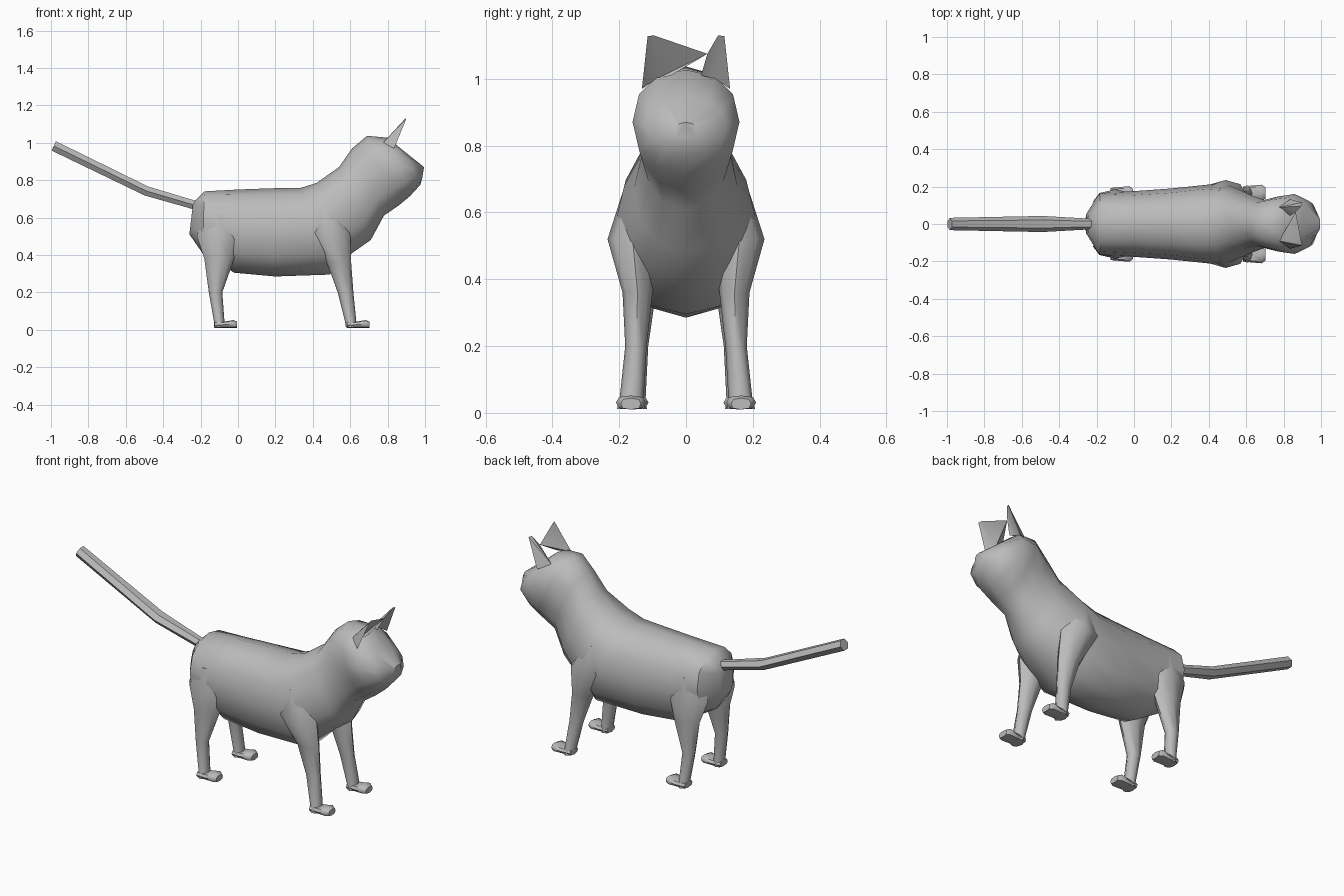
import bpy, bmesh, math
from mathutils import Vector

if "Cube" in bpy.data.objects:
    bpy.data.objects.remove(bpy.data.objects["Cube"])

grey = bpy.data.materials.new("grey fur")
grey.diffuse_color = (0.5, 0.5, 0.5, 1)
grey.use_nodes = True
grey.node_tree.nodes["Principled BSDF"].inputs["Base Color"].default_value = grey.diffuse_color


def ring(c, u, v, n, power=1.0, start=0.0):
    """Closed section around c spanned by half axes u and v; power < 1 is boxier."""
    c, u, v = Vector(c), Vector(u), Vector(v)
    pts = []
    for i in range(n):
        a = start + 2 * math.pi * i / n
        s, t = math.cos(a), math.sin(a)
        pts.append(c + u * math.copysign(abs(s) ** power, s)
                   + v * math.copysign(abs(t) ** power, t))
    return pts


def finish(name, bm, angle):
    bmesh.ops.recalc_face_normals(bm, faces=bm.faces)
    me = bpy.data.meshes.new(name)
    bm.to_mesh(me)
    bm.free()
    me.materials.append(grey)
    ob = bpy.data.objects.new(name, me)
    bpy.context.collection.objects.link(ob)
    bpy.ops.object.select_all(action='DESELECT')
    ob.select_set(True)
    bpy.context.view_layer.objects.active = ob
    bpy.ops.object.shade_smooth_by_angle(angle=math.radians(angle))
    return ob


def loft(name, rings, angle=50):
    bm = bmesh.new()
    loops = [[bm.verts.new(p) for p in r] for r in rings]
    n = len(loops[0])
    for a, b in zip(loops, loops[1:]):
        for i in range(n):
            j = (i + 1) % n
            bm.faces.new((a[i], a[j], b[j], b[i]))
    bm.faces.new(loops[0])
    bm.faces.new(loops[-1])
    return finish(name, bm, angle)


# Body, neck and head: top x, z / bottom x, z / half width
spine = [
    (-0.24, 0.68, -0.26, 0.51, 0.06),
    (-0.18, 0.74, -0.19, 0.41, 0.165),
    (0.00, 0.75, -0.02, 0.305, 0.175),
    (0.20, 0.757, 0.20, 0.285, 0.19),
    (0.33, 0.757, 0.49, 0.295, 0.212),
    (0.42, 0.785, 0.61, 0.41, 0.205),
    (0.54, 0.87, 0.71, 0.48, 0.155),
    (0.61, 0.97, 0.78, 0.61, 0.128),
    (0.69, 1.037, 0.86, 0.665, 0.148),
    (0.80, 1.027, 0.92, 0.715, 0.16),
    (0.90, 0.945, 0.975, 0.775, 0.122),
    (0.995, 0.87, 0.985, 0.81, 0.035),
]
body = []
for tx, tz, bx, bz, w in spine:
    mid = ((tx + bx) / 2, 0, (tz + bz) / 2)
    half = ((tx - bx) / 2, 0, (tz - bz) / 2)
    body.append(ring(mid, (0, w, 0), half, 12, 0.9))
loft("body_and_head", body)

# Tail with one bend
loft("tail", [
    ring((-0.19, 0, 0.655), (0, 0.030, 0), (0.008, 0, 0.028), 6),
    ring((-0.26, 0, 0.675), (0, 0.030, 0), (0.008, 0, 0.026), 6),
    ring((-0.49, 0, 0.742), (0, 0.043, 0), (0.010, 0, 0.028), 6),
    ring((-0.985, 0, 0.983), (0, 0.033, 0), (0.013, 0, 0.029), 6),
])

# Leg sections: x, y, z, half length, half width
front = [(0.46, 0.13, 0.66, 0.06, 0.06), (0.49, 0.16, 0.52, 0.11, 0.075),
         (0.54, 0.145, 0.36, 0.065, 0.045), (0.575, 0.15, 0.20, 0.042, 0.032),
         (0.603, 0.163, 0.04, 0.030, 0.036), (0.607, 0.165, 0.012, 0.030, 0.042)]
hind = [(-0.10, 0.10, 0.62, 0.09, 0.06), (-0.10, 0.12, 0.50, 0.12, 0.065),
        (-0.10, 0.135, 0.38, 0.08, 0.048), (-0.12, 0.145, 0.20, 0.036, 0.032),
        (-0.10, 0.155, 0.04, 0.028, 0.034), (-0.10, 0.157, 0.012, 0.028, 0.040)]
for side, s in (("left", 1), ("right", -1)):
    for label, sections in (("front", front), ("hind", hind)):
        loft(f"{label}_leg_{side}",
             [ring((x, y * s, z), (l, 0, 0), (0, w, 0), 8)
              for x, y, z, l, w in sections])
        # Paw reaching forward from the ankle
        px, py = sections[-1][0], sections[-1][1] * s
        loft(f"{label}_paw_{side}", [
            ring((px + dx, py, 0.01 + h), (0, w, 0), (0, 0, h), 8, 0.7)
            for dx, w, h in ((-0.025, 0.036, 0.016), (0.03, 0.041, 0.017),
                             (0.075, 0.045, 0.021), (0.095, 0.030, 0.017))])

    # Ear: hollow-fronted cone leaning forward
    bm = bmesh.new()
    outer, back, inner, dent, tip, tip2 = [bm.verts.new((x, y * s, z)) for x, y, z in (
        (0.835, 0.132, 0.97), (0.775, 0.09, 1.00), (0.835, 0.045, 1.01),
        (0.81, 0.088, 1.00), (0.90, 0.115, 1.128), (0.895, 0.096, 1.13))]
    edge = bm.verts.new((0.865, 0.064, 1.08 - 0.005))
    for f in ((outer, back, tip), (back, tip2, tip), (back, edge, tip2),
              (back, inner, edge), (inner, dent, edge), (edge, dent, tip2),
              (dent, tip, tip2), (dent, outer, tip), (outer, dent, back),
              (dent, inner, back)):
        bm.faces.new(f)
    finish(f"ear_{side}", bm, 40)
